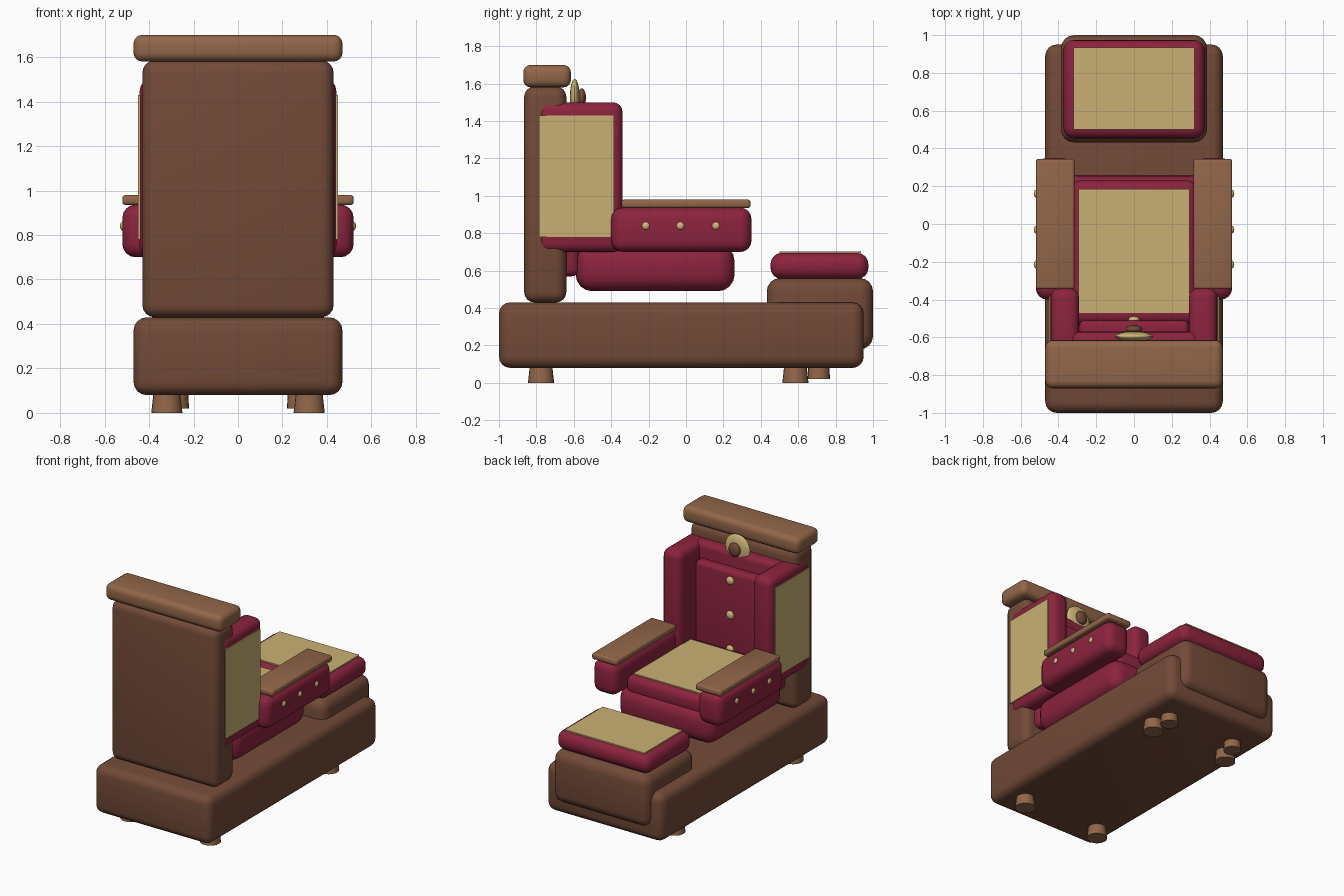
import bpy, bmesh, math
from mathutils import Matrix

if "Cube" in bpy.data.objects:
    bpy.data.objects.remove(bpy.data.objects["Cube"])


def material(name, rgb):
    m = bpy.data.materials.new(name)
    lin = [(c / 255 / 12.92) if c < 11 else ((c / 255 + 0.055) / 1.055) ** 2.4 for c in rgb]
    m.diffuse_color = (*lin, 1)
    m.use_nodes = True
    m.node_tree.nodes["Principled BSDF"].inputs["Base Color"].default_value = m.diffuse_color
    return m


WALNUT = material("dark walnut", (115, 74, 56))
OAK = material("light wood", (146, 102, 73))
VELVET = material("burgundy velvet", (140, 35, 62))
CLOTH = material("cream cloth", (202, 177, 116))
BRASS = material("pale brass", (208, 184, 120))


def finish(name, bm, mat, angle=40):
    me = bpy.data.meshes.new(name)
    bm.to_mesh(me)
    bm.free()
    me.materials.append(mat)
    ob = bpy.data.objects.new(name, me)
    bpy.context.collection.objects.link(ob)
    bpy.ops.object.select_all(action='DESELECT')
    ob.select_set(True)
    bpy.context.view_layer.objects.active = ob
    bpy.ops.object.shade_smooth_by_angle(angle=math.radians(angle))
    return ob


def box(name, x, y, z, mat, bevel=0.0, segments=4):
    """Rounded box from (min, max) ranges."""
    bm = bmesh.new()
    bmesh.ops.create_cube(bm, size=1)
    for v in bm.verts:
        v.co = [r[0] + (c + 0.5) * (r[1] - r[0]) for r, c in zip((x, y, z), v.co)]
    if bevel:
        bmesh.ops.bevel(bm, geom=bm.edges[:], offset=bevel, segments=segments,
                        profile=0.5, affect='EDGES')
    return finish(name, bm, mat)


def ellipsoid(name, loc, radii, mat, u=16, v=10):
    bm = bmesh.new()
    bmesh.ops.create_uvsphere(bm, u_segments=u, v_segments=v, radius=1,
                              matrix=Matrix.Translation(loc) @ Matrix.Diagonal((*radii, 1)))
    return finish(name, bm, mat)


def foot(name, x, y, z0, z1, r0, r1):
    bm = bmesh.new()
    bmesh.ops.create_cone(bm, cap_ends=True, segments=20, radius1=r0, radius2=r1, depth=z1 - z0,
                          matrix=Matrix.Translation((x, y, (z0 + z1) / 2)))
    return finish(name, bm, OAK)


def mirrored(side, a, b):
    return tuple(sorted((side * a, side * b)))


# Wooden frame
box("base", (-.47, .47), (-1, .95), (.08, .43), WALNUT, .06)
box("back_panel", (-.43, .43), (-.865, -.64), (.43, 1.585), WALNUT, .055)
box("top_rail", (-.47, .47), (-.87, -.615), (1.58, 1.70), OAK, .04)

# Seat and back upholstery
box("seat_body", (-.39, .39), (-.59, .26), (.49, .74), VELVET, .09)
box("seat_cushion", (-.335, .335), (-.53, .23), (.68, .825), VELVET, .05)
box("seat_cloth", (-.295, .295), (-.47, .185), (.822, .832), CLOTH)
box("back_cushion", (-.35, .35), (-.70, -.57), (.57, 1.5), VELVET, .04)
box("back_pad", (-.29, .29), (-.62, -.51), (.72, 1.39), VELVET, .03)
for i, z in enumerate((.82, 1.07, 1.32)):
    ellipsoid(f"back_button_{i}", (0, -.508, z), (.03, .02, .03), BRASS)

# Round ornament above the back cushion
ellipsoid("ornament_disc", (0, -.595, 1.525), (.10, .026, .10), BRASS, 24, 16)
ellipsoid("ornament_centre", (0, -.558, 1.525), (.045, .023, .05), WALNUT, 20, 12)

# Wings, arms and their studs on both sides
for s, tag in ((-1, "left"), (1, "right")):
    box(f"wing_{tag}", mirrored(s, .29, .442), (-.79, -.34), (.70, 1.5), VELVET, .05)
    box(f"wing_cloth_{tag}", mirrored(s, .439, .449), (-.785, -.385), (.78, 1.43), CLOTH)
    box(f"arm_{tag}", mirrored(s, .325, .52), (-.40, .35), (.70, .937), VELVET, .06)
    box(f"arm_rest_{tag}", mirrored(s, .315, .52), (-.345, .345), (.935, .98), OAK, .014, 3)
    for i, y in enumerate((-.215, -.03, .16)):
        ellipsoid(f"arm_stud_{tag}_{i}", (s * .515, y, .84), (.016, .022, .022), BRASS)
    # Turned feet under the base and the footstool
    foot(f"rear_foot_{tag}", s * .32, -.775, 0, .09, .07, .06)
    foot(f"front_foot_{tag}", s * .32, .585, 0, .09, .07, .06)
    foot(f"stool_foot_{tag}", s * .28, .71, .02, .19, .06, .05)

# Footstool
box("footstool_body", (-.387, .387), (.432, 1.0), (.18, .56), WALNUT, .07)
box("footstool_cushion", (-.375, .375), (.452, .975), (.555, .695), VELVET, .06)
box("footstool_cloth", (-.32, .32), (.50, .935), (.694, .703), CLOTH)
